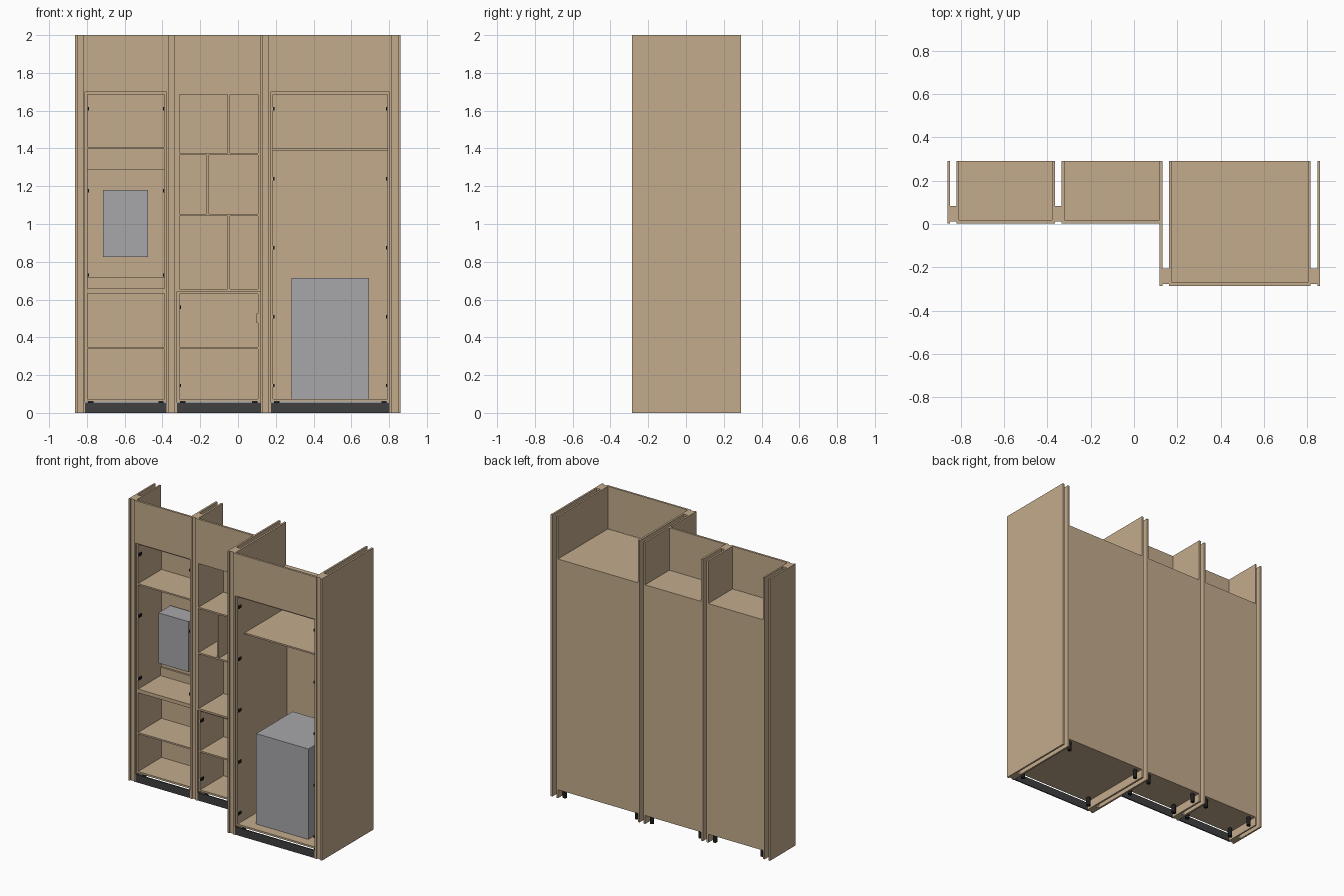
import bpy, bmesh, math

if "Cube" in bpy.data.objects:
    bpy.data.objects.remove(bpy.data.objects["Cube"])

def material(name, rgb):
    m = bpy.data.materials.new(name)
    m.diffuse_color = (*rgb, 1)
    m.use_nodes = True
    m.node_tree.nodes["Principled BSDF"].inputs["Base Color"].default_value = m.diffuse_color
    return m

WOOD = material("light_wood", (0.55, 0.41, 0.265))
GREY = material("appliance_grey", (0.39, 0.39, 0.41))
DARK = material("plinth_grey", (0.05, 0.05, 0.05))
BLACK = material("fitting_black", (0.012, 0.012, 0.012))

def finish(name, bm, mat):
    me = bpy.data.meshes.new(name)
    bm.to_mesh(me)
    bm.free()
    me.materials.append(mat)
    ob = bpy.data.objects.new(name, me)
    bpy.context.collection.objects.link(ob)
    return ob

def box(name, x, y, z, mat=WOOD):
    """Box from (min, max) pairs."""
    bm = bmesh.new()
    bmesh.ops.create_cube(bm, size=1)
    for v in bm.verts:
        v.co = [r[0] + (c + 0.5) * (r[1] - r[0]) for c, r in zip(v.co, (x, y, z))]
    return finish(name, bm, mat)

def leg(x, y):
    bm = bmesh.new()
    bmesh.ops.create_cone(bm, cap_ends=True, segments=16, radius1=0.014, radius2=0.014, depth=0.06)
    bmesh.ops.translate(bm, verts=bm.verts, vec=(x, y, 0.03))
    ob = finish("leg", bm, BLACK)
    for p in ob.data.polygons:
        p.use_smooth = abs(p.normal.z) < 0.5

T = 0.011              # board thickness
BACK = 0.29            # rear plane
FRONT, DEEP = 0.003, -0.286   # front planes of shallow and deep units
DOOR = 0.016           # setback left for the doors
BASE, TOP = 0.06, 1.698

# Full-height side panels
for x0, x1, f in ((-0.862, -0.850, FRONT), (-0.820, -0.809, FRONT), (-0.378, -0.364, FRONT),
                  (-0.336, -0.322, FRONT), (0.118, 0.131, DEEP), (0.161, 0.175, DEEP),
                  (0.803, 0.816, DEEP), (0.847, 0.860, DEEP)):
    box("tall_panel", (x0, x1), (f, BACK), (0, 2))

# Filler posts between neighbouring side panels
for x0, x1, f in ((-0.850, -0.820, FRONT), (-0.364, -0.336, FRONT),
                  (0.131, 0.161, DEEP), (0.816, 0.847, DEEP)):
    box("filler_post", (x0, x1), (f + 0.008, f + 0.081), (0, 2))

def carcass(x0, x1, f, z0, z1):
    """Open-fronted box with side, top and bottom boards and a thin back."""
    for a in (x0, x1 - T):
        box("carcass_side", (a, a + T), (f, BACK), (z0, z1))
    for a in (z0, z1 - T - 0.002):
        box("carcass_board", (x0 + T, x1 - T), (f, BACK), (a, a + T + 0.002))
    box("carcass_back", (x0 + T, x1 - T), (BACK - 0.008, BACK), (z0 + T, z1 - T))

def unit_trim(x0, x1, f):
    """Fascia above, plinth and legs below."""
    box("fascia", (x0, x1), (f, f + 0.015), (TOP, 2))
    box("plinth", (x0, x1), (f + 0.004, f + 0.012), (0, 0.055), DARK)
    for x in (x0 + 0.03, x1 - 0.03):
        for y in (f + 0.06, BACK - 0.035):
            leg(x, y)

def shelf(x0, x1, f, z):
    box("shelf", (x0 + T, x1 - T), (f, BACK - 0.008), (z, z + T))

def hinges(x0, x1, f, heights, both=True):
    for z in heights:
        for x in ((x0 + T, x1 - T - 0.008) if both else (x0 + T,)):
            box("hinge", (x, x + 0.008), (f + DOOR, f + DOOR + 0.035), (z - 0.009, z + 0.009), BLACK)

# Left unit: drawers below, appliance niche, top cupboard
L0, L1, LF = -0.809, -0.378, FRONT + DOOR
unit_trim(L0, L1, FRONT)
carcass(L0, L1, LF, BASE, 0.645)
carcass(L0, L1, LF, 0.645, TOP)
shelf(L0, L1, LF, 0.339)
shelf(L0, L1, LF, 1.396)
for z in ((0.656, 0.718), (1.285, 1.396)):
    box("niche_rail", (L0 + T, L1 - T), (0.27, 0.282), z)
box("niche_appliance", (-0.714, -0.476), (0.127, 0.262), (0.824, 1.181), GREY)
hinges(L0, L1, FRONT, (1.61, 1.175, 0.73))

# Middle unit: open shelves above a small cupboard
M0, M1 = -0.322, 0.118
unit_trim(M0, M1, FRONT)
carcass(M0, M1, FRONT + DOOR, BASE, 0.643)
shelf(M0, M1, FRONT + DOOR, 0.339)
carcass(M0, M1, FRONT, 0.643, TOP)
for z in (1.043, 1.365):
    shelf(M0, M1, FRONT, z)
for x, z in ((-0.055, (1.376, 1.685)), (-0.166, (1.054, 1.365)), (-0.055, (0.656, 1.043))):
    box("divider", (x, x + T + 0.001), (FRONT, BACK - 0.008), z)
hinges(M0, M1, FRONT, (0.56, 0.145), both=False)
box("lock_plate", (0.099, 0.107), (0.02, 0.045), (0.475, 0.525))

# Right unit: deep tall cupboard with a set-back shelf and a large appliance
R0, R1 = 0.175, 0.803
unit_trim(R0, R1, DEEP)
carcass(R0, R1, DEEP + DOOR, BASE, TOP)
shelf(R0, R1, -0.19, 1.39)
box("floor_appliance", (0.283, 0.693), (-0.2, 0.21), (0.073, 0.715), GREY)
hinges(R0, R1, DEEP, (1.61, 1.24, 0.875, 0.51, 0.145))
